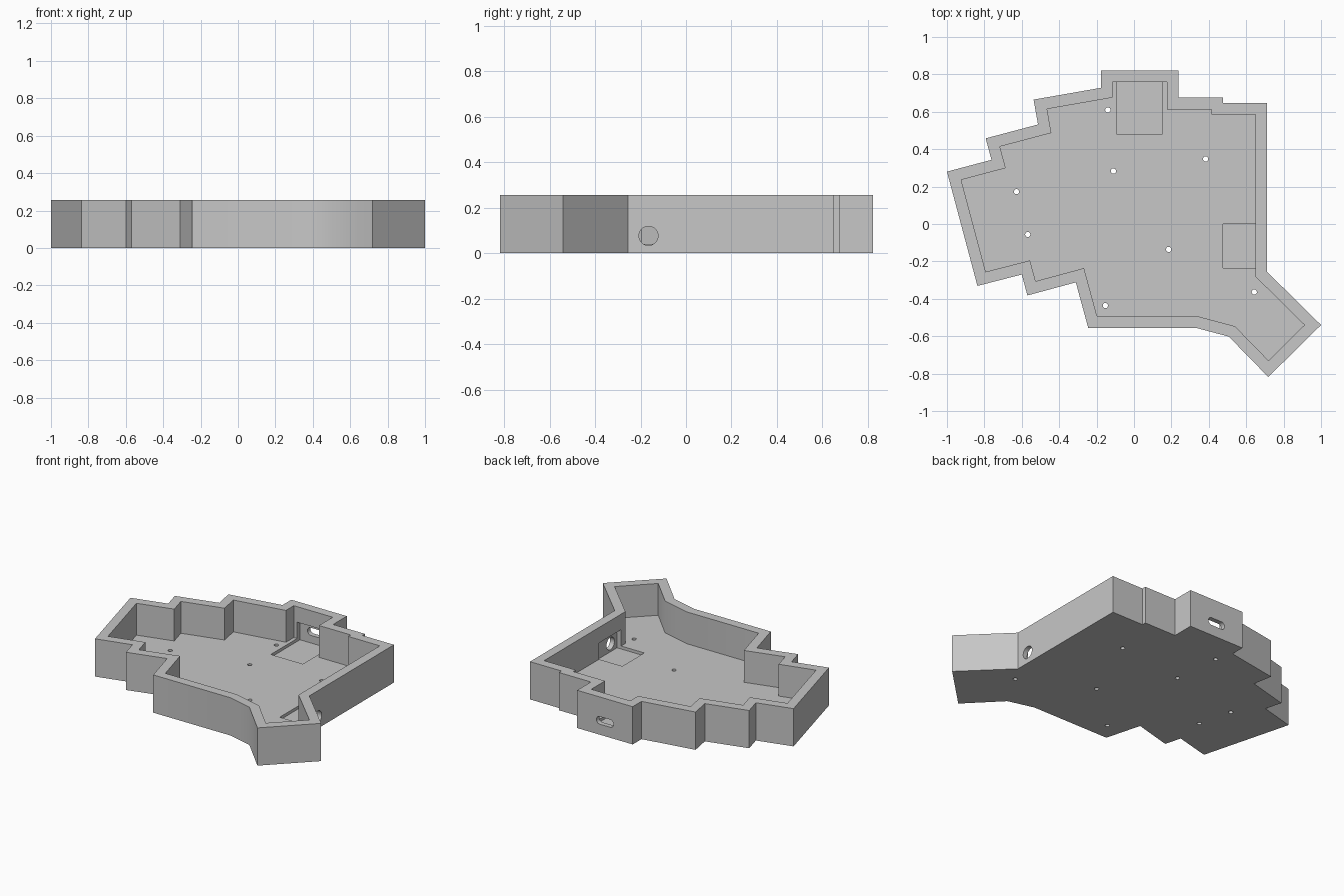
import bpy, bmesh, math
from mathutils import Vector, Matrix

if "Cube" in bpy.data.objects:
    bpy.data.objects.remove(bpy.data.objects["Cube"])

HEIGHT, FLOOR, WALL = 0.255, 0.04, 0.062
POCKET_BASE, POCKET_TOP, POCKET_BITE = 0.02, 0.15, 0.03

# Stepped tray outline, clockwise from the left corner
OUTLINE = [Vector(p) for p in (
    (-1, .28), (-.762, .343), (-.793, .458), (-.513, .532), (-.537, .665),
    (-.177, .728), (-.177, .822), (.238, .822), (.238, .675), (.476, .675),
    (.476, .648), (.712, .648), (.712, -.256), (1, -.54), (.718, -.818),
    (.507, -.602), (.33, -.555), (-.245, -.555), (-.311, -.312),
    (-.57, -.382), (-.6, -.27), (-.837, -.331))]

grey = bpy.data.materials.new("light_grey")
grey.use_nodes = True
grey.diffuse_color = (.57, .57, .57, 1)
grey.node_tree.nodes["Principled BSDF"].inputs["Base Color"].default_value = grey.diffuse_color


def inset(points, d):
    """Move every edge of a clockwise outline inward by d."""
    result = []
    for i, p in enumerate(points):
        a = (p - points[i - 1]).normalized()
        b = (points[(i + 1) % len(points)] - p).normalized()
        n1, n2 = Vector((a.y, -a.x)), Vector((b.y, -b.x))
        result.append(p + (n1 + n2) * d / (1 + n1.dot(n2)))
    return result


def prism(name, points, low, high, matrix=Matrix()):
    """Extrude a flat outline between two heights."""
    bm = bmesh.new()
    base = bm.faces.new([bm.verts.new((p[0], p[1], low)) for p in points])
    ext = bmesh.ops.extrude_face_region(bm, geom=[base])
    top = [v for v in ext["geom"] if isinstance(v, bmesh.types.BMVert)]
    bmesh.ops.translate(bm, verts=top, vec=(0, 0, high - low))
    bmesh.ops.recalc_face_normals(bm, faces=bm.faces)
    bm.transform(matrix)
    mesh = bpy.data.meshes.new(name)
    bm.to_mesh(mesh)
    bm.free()
    obj = bpy.data.objects.new(name, mesh)
    bpy.context.collection.objects.link(obj)
    mesh.materials.append(grey)
    return obj


def slot(x, y, radius, half=0, steps=32):
    """Circle, or rounded slot when half is above zero."""
    pts = []
    for i in range(steps):
        a = 2 * math.pi * (i + .5) / steps
        pts.append((x + math.copysign(half, math.cos(a)) + radius * math.cos(a),
                    y + radius * math.sin(a)))
    return pts


def box(x0, x1, y0, y1):
    return [(x0, y0), (x1, y0), (x1, y1), (x0, y1)]


def cut(cutter):
    """Subtract a cutter from the tray and discard it."""
    mod = tray.modifiers.new("cut", 'BOOLEAN')
    mod.operation, mod.solver, mod.object = 'DIFFERENCE', 'EXACT', cutter
    bpy.context.view_layer.objects.active = tray
    bpy.ops.object.modifier_apply(modifier=mod.name)
    bpy.data.objects.remove(cutter)


# Tray and its open cavity
tray = prism("case_tray", OUTLINE, 0, HEIGHT)
cut(prism("cavity", inset(OUTLINE, WALL), FLOOR, HEIGHT + .1))

# Component pockets sunk into the floor and undercutting the walls
for area in (box(-.09, .15, .478, .76 + POCKET_BITE),
             box(.476, .65 + POCKET_BITE, -.235, 0)):
    cut(prism("pocket", area, POCKET_BASE, POCKET_TOP))

# Rounded port slot in the back wall
facing_back = Matrix.Rotation(math.pi / 2, 4, 'X')
cut(prism("port_slot", slot(.03, .097, .026, .038), -.9, -.7, facing_back))

# Round jack hole in the right wall (local x, y become y, z)
facing_side = Matrix(((0, 0, 1, 0), (1, 0, 0, 0), (0, 1, 0, 0), (0, 0, 0, 1)))
cut(prism("jack_hole", slot(-.165, .076, .042), .6, .8, facing_side))

# Screw holes through the floor
for x, y in ((-.14, .61), (-.11, .283), (.383, .348), (-.628, .173),
             (-.568, -.056), (.185, -.136), (-.153, -.436), (.643, -.364)):
    cut(prism("screw_hole", slot(x, y, .014, steps=20), -.1, .1))

# Soften only the shallow bends
bpy.ops.object.select_all(action='DESELECT')
tray.select_set(True)
bpy.context.view_layer.objects.active = tray
bpy.ops.object.shade_smooth_by_angle(angle=math.radians(35))
